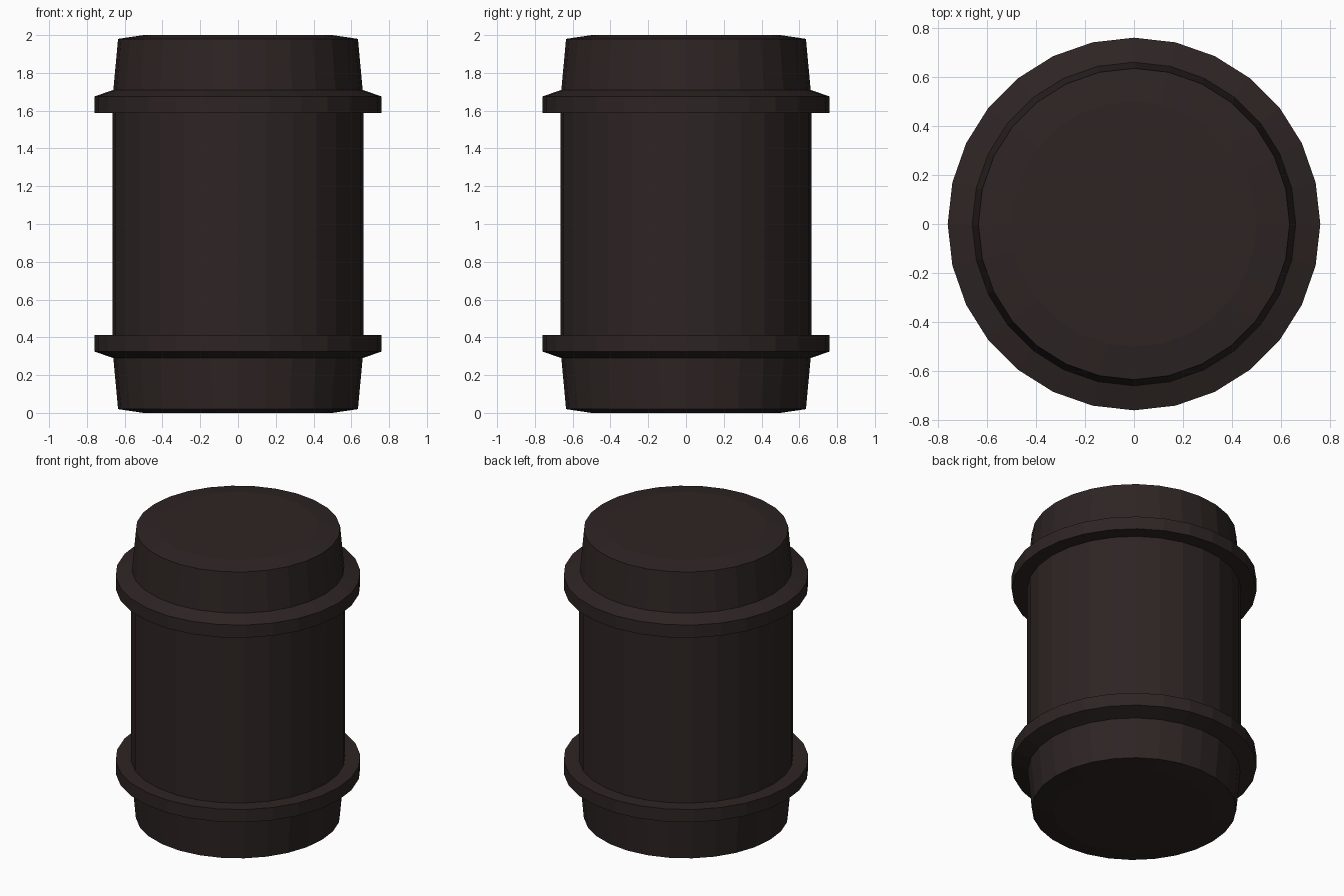
import bpy, bmesh, math

if "Cube" in bpy.data.objects:
    bpy.data.objects.remove(bpy.data.objects["Cube"])

SIDES = 28

mat = bpy.data.materials.new("dark brown")
mat.diffuse_color = (0.027, 0.018, 0.0175, 1.0)
mat.use_nodes = True
mat.node_tree.nodes["Principled BSDF"].inputs["Base Color"].default_value = mat.diffuse_color

# Lower half of the barrel outline (radius, height): domed end, tapered neck, flange, body
lower = [(0.50, 0.0), (0.635, 0.02), (0.66, 0.29), (0.76, 0.325),
         (0.76, 0.412), (0.665, 0.412)]
# Upper half mirrors the lower half about z = 1
profile = lower + [(r, 2.0 - z) for r, z in reversed(lower)]


def lathe(name, points):
    """Spin a profile around z into a closed, flat-shaded solid."""
    bm = bmesh.new()
    rings = []
    for r, z in points:
        rings.append([bm.verts.new((r * math.cos(2 * math.pi * i / SIDES),
                                    r * math.sin(2 * math.pi * i / SIDES), z))
                      for i in range(SIDES)])
    for a, b in zip(rings, rings[1:]):
        for i in range(SIDES):
            j = (i + 1) % SIDES
            bm.faces.new((a[i], a[j], b[j], b[i]))
    # End caps
    bm.faces.new(list(reversed(rings[0])))
    bm.faces.new(rings[-1])
    bmesh.ops.recalc_face_normals(bm, faces=bm.faces)
    mesh = bpy.data.meshes.new(name)
    bm.to_mesh(mesh)
    bm.free()
    mesh.materials.append(mat)
    obj = bpy.data.objects.new(name, mesh)
    bpy.context.collection.objects.link(obj)
    return obj


# Barrel with two flanges
lathe("barrel", profile)
